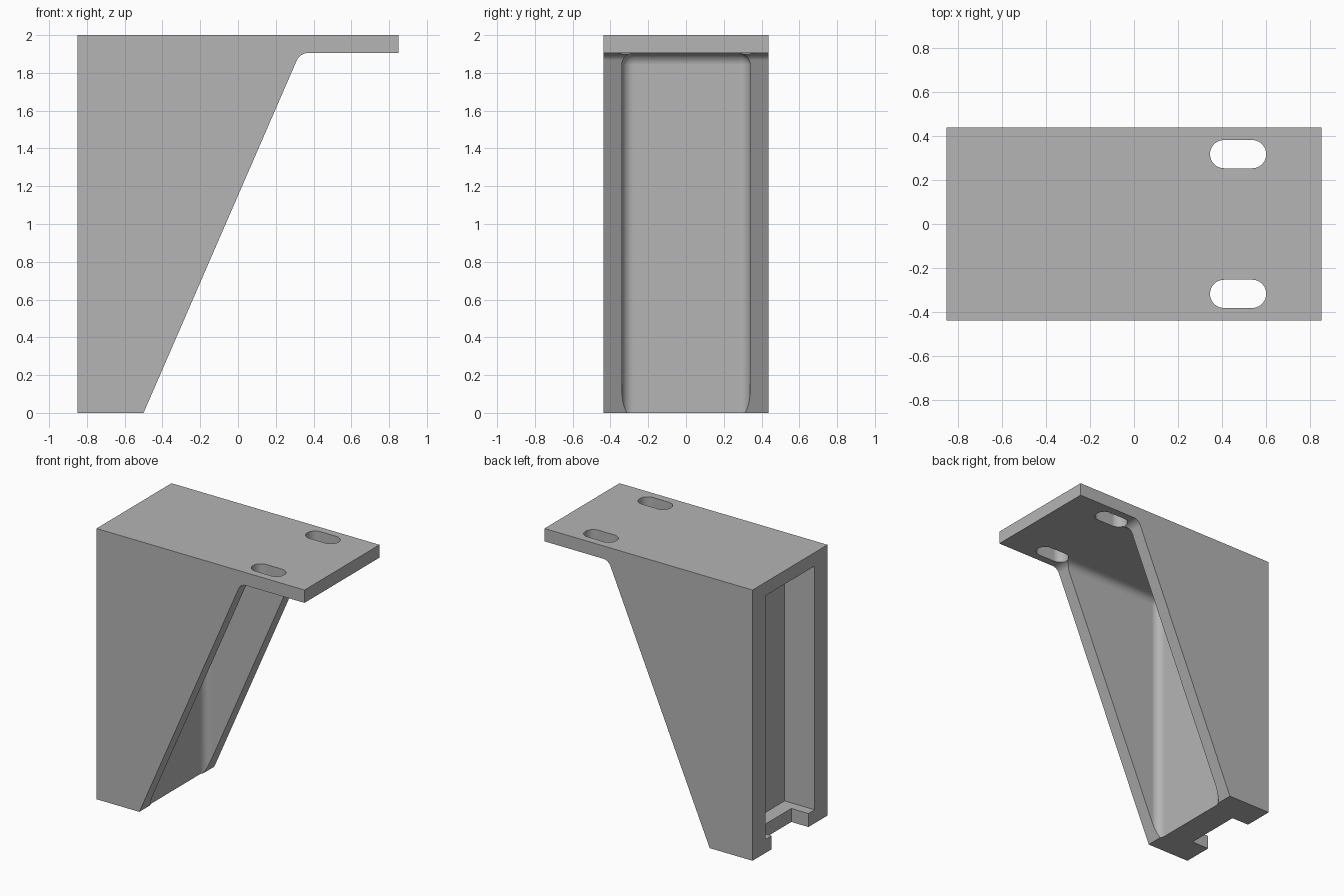
import bpy, bmesh

if "Cube" in bpy.data.objects:
    bpy.data.objects.remove(bpy.data.objects["Cube"], do_unlink=True)

HALF_W = 0.4375    # half width of the bracket
PLATE_Z = 1.905    # underside of the top plate
WEB_X = -0.51      # front of the upright web

grey = bpy.data.materials.new("plain grey")
grey.use_nodes = True
grey.diffuse_color = (0.46, 0.46, 0.46, 1)
grey.node_tree.nodes["Principled BSDF"].inputs["Base Color"].default_value = (0.46, 0.46, 0.46, 1)


def prism(name, outline, axis, low, high, bevel_rule=None, radius=0, segments=8):
    """Extrude a 2D outline along y or z and round the edges picked by the rule."""
    bm = bmesh.new()
    place = (lambda a, b: (a, low, b)) if axis == "y" else (lambda a, b: (a, b, low))
    face = bm.faces.new([bm.verts.new(place(a, b)) for a, b in outline])
    moved = bmesh.ops.extrude_face_region(bm, geom=[face])["geom"]
    step = (0, high - low, 0) if axis == "y" else (0, 0, high - low)
    bmesh.ops.translate(bm, verts=[v for v in moved if isinstance(v, bmesh.types.BMVert)], vec=step)
    if bevel_rule:
        edges = [e for e in bm.edges if bevel_rule(*[v.co for v in e.verts])]
        bmesh.ops.bevel(bm, geom=edges, offset=radius, segments=segments,
                        profile=0.5, affect="EDGES")
    bmesh.ops.recalc_face_normals(bm, faces=bm.faces)
    mesh = bpy.data.meshes.new(name)
    bm.to_mesh(mesh)
    bm.free()
    obj = bpy.data.objects.new(name, mesh)
    bpy.context.collection.objects.link(obj)
    mesh.materials.append(grey)
    return obj


def box(name, x0, x1, half_y, z0, z1, **rounding):
    outline = [(x0, -half_y), (x1, -half_y), (x1, half_y), (x0, half_y)]
    return prism(name, outline, "z", z0, z1, **rounding)


def near(a, b):
    return abs(a - b) < 1e-4


# Side profile, with a fillet where the slope meets the plate
SLOPE_X = 0.328
profile = [(-0.85, 0), (-0.5, 0), (SLOPE_X, PLATE_Z), (0.85, PLATE_Z), (0.85, 2), (-0.85, 2)]
bracket = prism("bracket", profile, "y", -HALF_W, HALF_W,
                lambda a, b: near(a.x, SLOPE_X) and near(b.x, SLOPE_X), radius=0.04)

# Sloped recess between the ribs, rounded along the web and the plate
TOP = PLATE_Z - 0.0005


def recess_edge(a, b):
    at_web = near(a.x, WEB_X) and near(b.x, WEB_X)
    at_top = near(a.z, TOP) and near(b.z, TOP)
    upright = not near(a.z, b.z)
    along_x = not near(a.x, b.x)
    return (at_web and (upright or at_top)) or (at_top and along_x)


cutters = [box("recess_cutter", WEB_X, 0.7, 0.34, -0.3, TOP,
               bevel_rule=recess_edge, radius=0.062)]

# Rectangular pocket behind the web, and the notch in its floor
cutters.append(box("pocket_cutter", -1, -0.605, 0.287, 0.1, 1.9))
cutters.append(box("notch_cutter", -1, -0.71, 0.215, -0.2, 0.3))

# Two mounting slots in the plate
for side in (-1, 1):
    y, half = side * 0.317, 0.064
    slot = [(0.345, y - half), (0.6, y - half), (0.6, y + half), (0.345, y + half)]
    cutters.append(prism("slot_cutter", slot, "z", 1.8, 2.2,
                         lambda a, b: not near(a.z, b.z), radius=half * 0.995, segments=10))

for cutter in cutters:
    cutter.hide_render = True
    cut = bracket.modifiers.new("cut", "BOOLEAN")
    cut.operation = "DIFFERENCE"
    cut.solver = "EXACT"
    cut.object = cutter

# Bake the cuts, then drop the cutters
bpy.context.view_layer.update()
baked = bpy.data.meshes.new_from_object(bracket.evaluated_get(bpy.context.evaluated_depsgraph_get()))
bracket.modifiers.clear()
bracket.data = baked
for cutter in cutters:
    bpy.data.objects.remove(cutter, do_unlink=True)

# Smooth fillets with crisp corners
bpy.ops.object.select_all(action="DESELECT")
bracket.select_set(True)
bpy.context.view_layer.objects.active = bracket
bpy.ops.object.shade_smooth_by_angle(angle=0.4)
weighted = bracket.modifiers.new("even shading", "WEIGHTED_NORMAL")
weighted.keep_sharp = True
